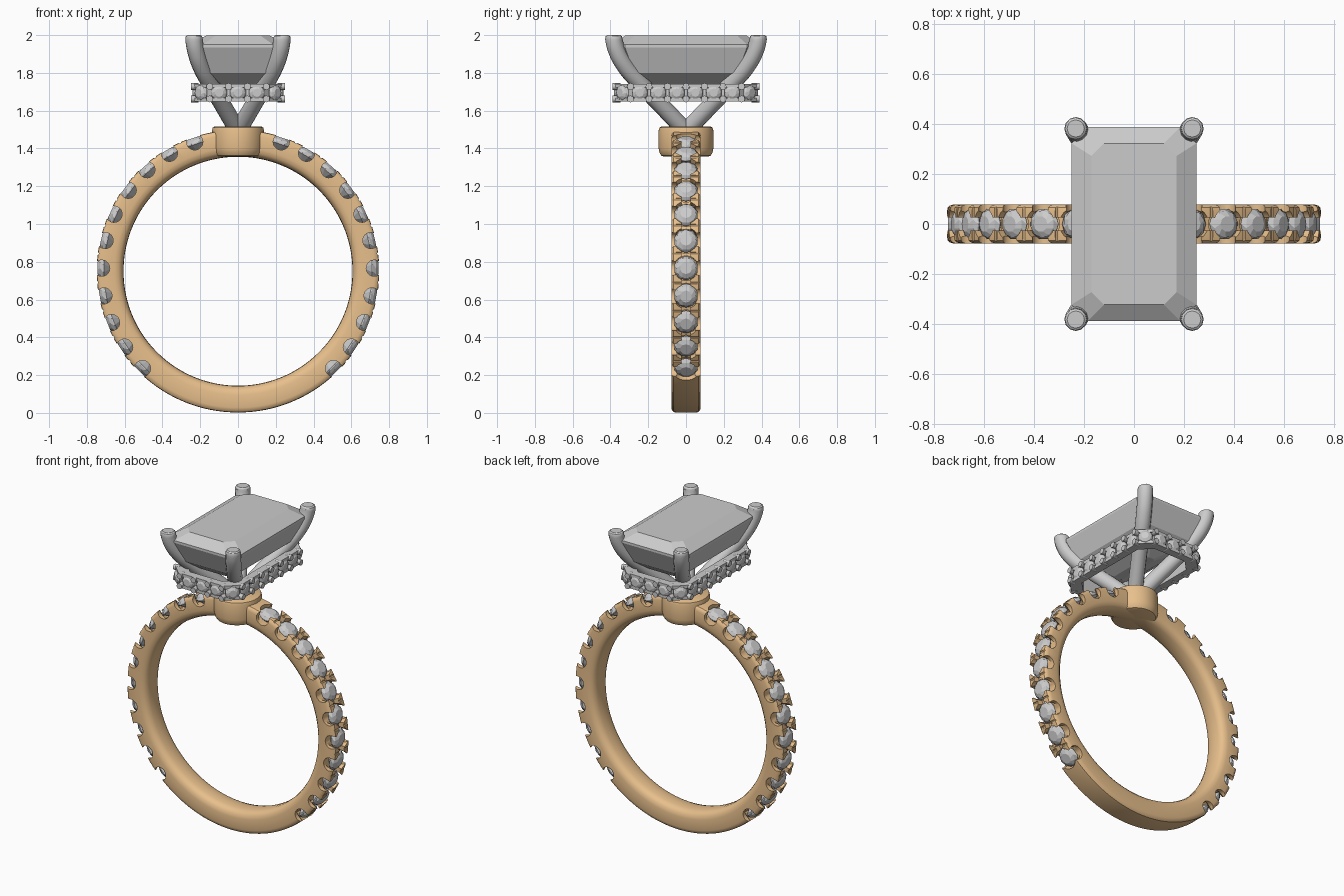
import bpy, bmesh
from math import pi, sin, cos, radians, atan2
from mathutils import Matrix, Vector

if "Cube" in bpy.data.objects:
    bpy.data.objects.remove(bpy.data.objects["Cube"])

gold = bpy.data.materials.new("gold")
gold.diffuse_color = (0.80, 0.52, 0.26, 1)
gold.use_nodes = True
gold.node_tree.nodes["Principled BSDF"].inputs["Base Color"].default_value = gold.diffuse_color
CZ = 0.75  # height of the band centre


def finish(name, bm, mat=None, smooth=False):
    bmesh.ops.recalc_face_normals(bm, faces=bm.faces[:])
    me = bpy.data.meshes.new(name)
    bm.to_mesh(me)
    bm.free()
    ob = bpy.data.objects.new(name, me)
    bpy.context.collection.objects.link(ob)
    if mat:
        me.materials.append(mat)
    if smooth:
        smooth_it(ob)
    return ob


def select(ob):
    bpy.ops.object.select_all(action='DESELECT')
    ob.select_set(True)
    bpy.context.view_layer.objects.active = ob


def smooth_it(ob):
    select(ob)
    bpy.ops.object.shade_smooth_by_angle(angle=radians(35))


def loft(bm, rings, closed):
    # skin equal-length rings; either joined end to end or capped
    vs = [[bm.verts.new(p) for p in r] for r in rings]
    n = len(vs[0])
    for i in range(len(vs) if closed else len(vs) - 1):
        a, b = vs[i], vs[(i + 1) % len(vs)]
        for j in range(n):
            k = (j + 1) % n
            bm.faces.new((a[j], a[k], b[k], b[j]))
    if not closed:
        bm.faces.new(vs[0])
        bm.faces.new(vs[-1])


def round_gem(bm, m, r):
    # small brilliant: pavilion, girdle, crown, table
    rings = []
    for s, z, turn in ((0.12, -0.75, 0), (1, -0.06, 0), (1, 0.04, 0), (0.85, 0.27, 0.5), (0.5, 0.48, 0)):
        rings.append([m @ Vector((r * s * cos((i + turn) * pi / 5), r * s * sin((i + turn) * pi / 5), r * z))
                      for i in range(10)])
    loft(bm, rings, False)


def cylinder(bm, m, r, depth, seg=20):
    bmesh.ops.create_cone(bm, cap_ends=True, segments=seg, radius1=r, radius2=r, depth=depth, matrix=m)


def on_band(a, r):
    # local z points outward from the band, local y stays along y
    return Matrix.Translation((0, 0, CZ)) @ Matrix.Rotation(pi / 2 - a, 4, 'Y') @ Matrix.Translation((0, 0, r))


# band: rounded profile turned around y
half = [(0, 0.606), (0.035, 0.608), (0.058, 0.616), (0.072, 0.632), (0.078, 0.655),
        (0.078, 0.722), (0.074, 0.737), (0.065, 0.746), (0.05, 0.748)]
profile = half + [(-y, r) for y, r in reversed(half[1:])]
bm = bmesh.new()
loft(bm, [[(r * cos(t), y, CZ + r * sin(t)) for y, r in profile]
          for t in (2 * pi * i / 160 for i in range(160))], True)
band = finish("band", bm, gold)

# band stones with their scalloped seats, both sides
stones, cut = bmesh.new(), bmesh.new()
along_y = Matrix.Rotation(pi / 2, 4, 'X')
STEP = 11.7
for side in (0, 1):
    for i in range(11):
        def ang(d):
            return radians(180 - d if side else d)
        deg = -45.5 + STEP * i
        round_gem(stones, on_band(ang(deg), 0.713), 0.064)
        cylinder(cut, on_band(ang(deg), 0.735), 0.065, 0.1, 24)
        cylinder(cut, on_band(ang(deg), 0.722) @ along_y, 0.043, 0.3)
        if i < 10:
            mid = ang(deg + STEP / 2)
            cylinder(cut, on_band(mid, 0.751) @ along_y, 0.009, 0.31, 8)
            bmesh.ops.create_cube(cut, size=1, matrix=on_band(mid, 0.748) @ Matrix.Diagonal((0.07, 0.05, 0.08, 1)))
finish("band_stones", stones)
cutter = finish("seat_cutter", cut)
cutter.hide_render = True
mod = band.modifiers.new("seats", 'BOOLEAN')
mod.object = cutter
mod.operation = 'DIFFERENCE'
mod.solver = 'EXACT'
mod.use_self = True
select(band)
bpy.ops.object.modifier_apply(modifier=mod.name)
bpy.data.objects.remove(cutter)
smooth_it(band)

# collar under the setting
bm = bmesh.new()
loft(bm, [[(0.138 * s * cos(t), 0.145 * s * sin(t), z) for t in (2 * pi * i / 48 for i in range(48))]
          for s, z in ((0.8, 1.357), (0.9, 1.362), (0.97, 1.378), (1, 1.4), (1, 1.495), (0.97, 1.51), (0.91, 1.515))], False)
finish("collar", bm, gold, True)

# four claws curving up to the corners of the large stone
for sx in (1, -1):
    for sy in (1, -1):
        cu = bpy.data.curves.new("claw", 'CURVE')
        cu.dimensions = '3D'
        cu.bevel_depth = 0.046
        cu.bevel_resolution = 4
        cu.use_fill_caps = True
        cu.resolution_u = 6
        sp = cu.splines.new('BEZIER')
        pts = [(0, 1.49, 1), (0.36, 1.635, 1), (0.65, 1.75, 1), (0.84, 1.835, 1), (0.96, 1.92, 1),
               (1, 1.982, 1), (1.0, 1.994, 0.93), (1.0, 2.0, 0.75)]
        sp.bezier_points.add(len(pts) - 1)
        for p, (t, z, rad) in zip(sp.bezier_points, pts):
            p.co = (0.233 * t * sx, 0.382 * t * sy, z)
            p.radius = rad
            p.handle_left_type = p.handle_right_type = 'AUTO'
        ob = bpy.data.objects.new("claw", cu)
        bpy.context.collection.objects.link(ob)
        select(ob)
        bpy.ops.object.convert(target='MESH')
        smooth_it(bpy.context.view_layer.objects.active)


def octagon(x, y, c, z):
    # rectangle with cut corners
    q = [(x, y - c), (x - c, y)]
    return [(a, b, z) for a, b in q + [(-a, b) for a, b in q[::-1]] + [(-a, -b) for a, b in q]
            + [(a, -b) for a, b in q[::-1]]]


# large step-cut stone
bm = bmesh.new()
loft(bm, [octagon(*p) for p in ((0.03, 0.16, 0.015, 1.70), (0.12, 0.25, 0.035, 1.74), (0.2, 0.325, 0.05, 1.80),
                                (0.25, 0.388, 0.065, 1.935), (0.25, 0.388, 0.065, 1.95),
                                (0.17, 0.322, 0.05, 1.997))], False)
finish("large_stone", bm)

# halo frame: C-shaped section swept round the cut-corner rectangle
bm = bmesh.new()
loft(bm, [octagon(0.235 + d, 0.375 + d, 0.07, z) for d, z in
          ((-0.05, 1.648), (0, 1.648), (0, 1.668), (-0.022, 1.668),
           (-0.022, 1.722), (0, 1.722), (0, 1.742), (-0.05, 1.742))], True)
finish("halo_frame", bm)

# halo stones facing outward, with small beads between them
spots = []
for s in (1, -1):
    spots += [(x, s * 0.36, 0, s) for x in (-0.1, 0, 0.1)]
    spots += [(s * 0.22, y, s, 0) for y in (-0.245, -0.147, -0.049, 0.049, 0.147, 0.245)]
    spots += [(s * 0.195, k * 0.335, s, k) for k in (1, -1)]
beads = []
for s in (1, -1):
    beads += [(x, s * 0.368, 0, s) for x in (-0.15, -0.05, 0.05, 0.15)]
    beads += [(s * 0.228, y, s, 0) for y in (-0.294, -0.196, -0.098, 0, 0.098, 0.196, 0.294)]


def facing(x, y, dx, dy, z):
    return Matrix.Translation((x, y, z)) @ Matrix.Rotation(atan2(dy, dx), 4, 'Z') @ Matrix.Rotation(pi / 2, 4, 'Y')


bm = bmesh.new()
for p in spots:
    round_gem(bm, facing(*p, 1.695), 0.044)
finish("halo_stones", bm)
bm = bmesh.new()
for p in beads:
    for z in (1.662, 1.728):
        cylinder(bm, facing(*p, z), 0.018, 0.04, 12)
finish("halo_beads", bm, None, True)
